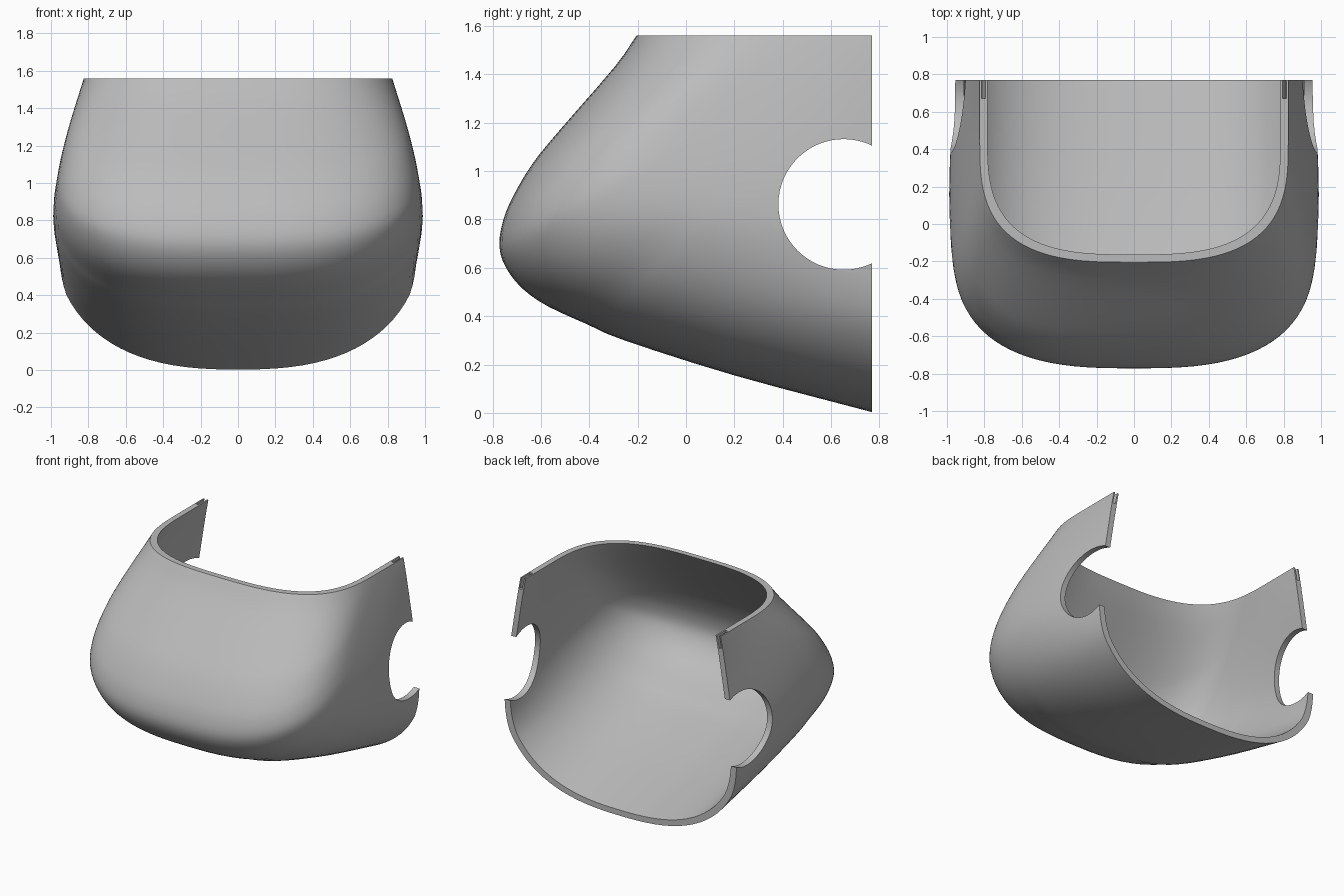
import bpy, bmesh, math
from mathutils import Vector

old = bpy.data.objects.get("Cube")
if old:
    bpy.data.objects.remove(old, do_unlink=True)

HINGE = Vector((0.77, 1.56))      # corner where the top and back openings meet (y, z)
WALL = 0.042

# Centre-line profile (y, z): top rim, nose, underside, back rim
PROFILE = [Vector(p) for p in (
    (-0.205, 1.56), (-0.296, 1.43), (-0.53, 1.16), (-0.635, 1.03), (-0.71, 0.905),
    (-0.755, 0.80), (-0.772, 0.69), (-0.743, 0.598), (-0.673, 0.511), (-0.57, 0.44),
    (-0.408, 0.366), (-0.255, 0.3), (0.2, 0.155), (0.77, 0.003))]


def smooth_path(points, steps):
    """Catmull-Rom curve through the points."""
    ends = [2 * points[0] - points[1]] + points + [2 * points[-1] - points[-2]]
    path = []
    for a, b, c, d in zip(ends, ends[1:], ends[2:], ends[3:]):
        for k in range(steps):
            t = k / steps
            path.append(0.5 * (2 * b + (c - a) * t + (2 * a - 5 * b + 4 * c - d) * t * t
                               + (3 * b - a - 3 * c + d) * t ** 3))
    return path + [points[-1]]


def half_width(y, z):
    """Side wall distance from the middle, drawn in towards the back edge."""
    taper = 0.175 * (max(z - 0.75, 0) / 0.81) ** 1.6
    bulge = math.sin(math.pi * min(max((z - 0.4) / 1.16, 0), 1))
    return 1 - taper - 0.055 * bulge * min(max(y / 0.77, 0), 1) ** 2


def section(p, inset):
    """U-shaped section in the plane through the hinge axis and profile point p."""
    ray = p - HINGE
    angle = math.atan2(-ray.y, -ray.x) / (math.pi / 2)
    leg = 0.33 + 0.14 * min(angle / 0.33, 1) - 0.02 * max(angle - 0.33, 0)
    power = 3 - 0.45 * angle
    ray = ray * (1 - inset / ray.length)
    half = [(leg * k / 10, 1) for k in range(10)]
    for k in range(25):
        a = math.pi / 2 * k / 24
        half.append((leg + (1 - leg) * math.sin(a) ** (2 / power),
                     max(math.cos(a), 0) ** (2 / power) if k < 24 else 0))
    pts = []
    for side, run in ((-1, half), (1, half[-2::-1])):
        for t, f in run:
            q = HINGE + ray * t
            pts.append((side * f * (half_width(q.x, q.y) - inset), q.x, q.y))
    return pts


# Shell: outer and inner skins joined by flat rims
path = smooth_path(PROFILE, 3)
bm = bmesh.new()
outer, inner = [[[bm.verts.new(c) for c in section(p, inset)] for p in path]
                for inset in (0, WALL)]


def bridge(a, b):
    for j in range(len(a) - 1):
        bm.faces.new((a[j], a[j + 1], b[j + 1], b[j]))


for skin in (outer, inner):
    for a, b in zip(skin, skin[1:]):
        bridge(a, b)
for i in (0, -1):
    bridge(outer[i], inner[i])
bmesh.ops.remove_doubles(bm, verts=bm.verts, dist=0.0001)
bmesh.ops.recalc_face_normals(bm, faces=bm.faces)
mesh = bpy.data.meshes.new("shell")
bm.to_mesh(mesh)
bm.free()
shell = bpy.data.objects.new("shell", mesh)
bpy.context.collection.objects.link(shell)

grey = bpy.data.materials.new("plain grey")
grey.use_nodes = True
grey.diffuse_color = (0.5, 0.5, 0.5, 1)
grey.node_tree.nodes["Principled BSDF"].inputs["Base Color"].default_value = (0.5, 0.5, 0.5, 1)
mesh.materials.append(grey)


def cut(cutter):
    cutter.hide_render = True
    bpy.context.view_layer.objects.active = shell
    mod = shell.modifiers.new("cut", "BOOLEAN")
    mod.operation = "DIFFERENCE"
    mod.solver = "EXACT"
    mod.object = cutter
    bpy.ops.object.modifier_apply(modifier=mod.name)
    bpy.data.objects.remove(cutter, do_unlink=True)


# Round side openings
bpy.ops.mesh.primitive_cylinder_add(vertices=64, radius=0.27, depth=3,
                                    location=(0, 0.652, 0.862), rotation=(0, math.pi / 2, 0))
cut(bpy.context.object)

# Small slots in the rear ends of the top rim
for side in (-1, 1):
    bpy.ops.mesh.primitive_cube_add(size=1, location=(side * 0.811, 0.77, 1.53),
                                    rotation=(0, -0.2 * side, 0))
    slot = bpy.context.object
    slot.scale = (0.02, 0.2, 0.12)
    cut(slot)

bpy.ops.object.select_all(action="DESELECT")
shell.select_set(True)
bpy.context.view_layer.objects.active = shell
bpy.ops.object.shade_smooth_by_angle(angle=math.radians(30))
